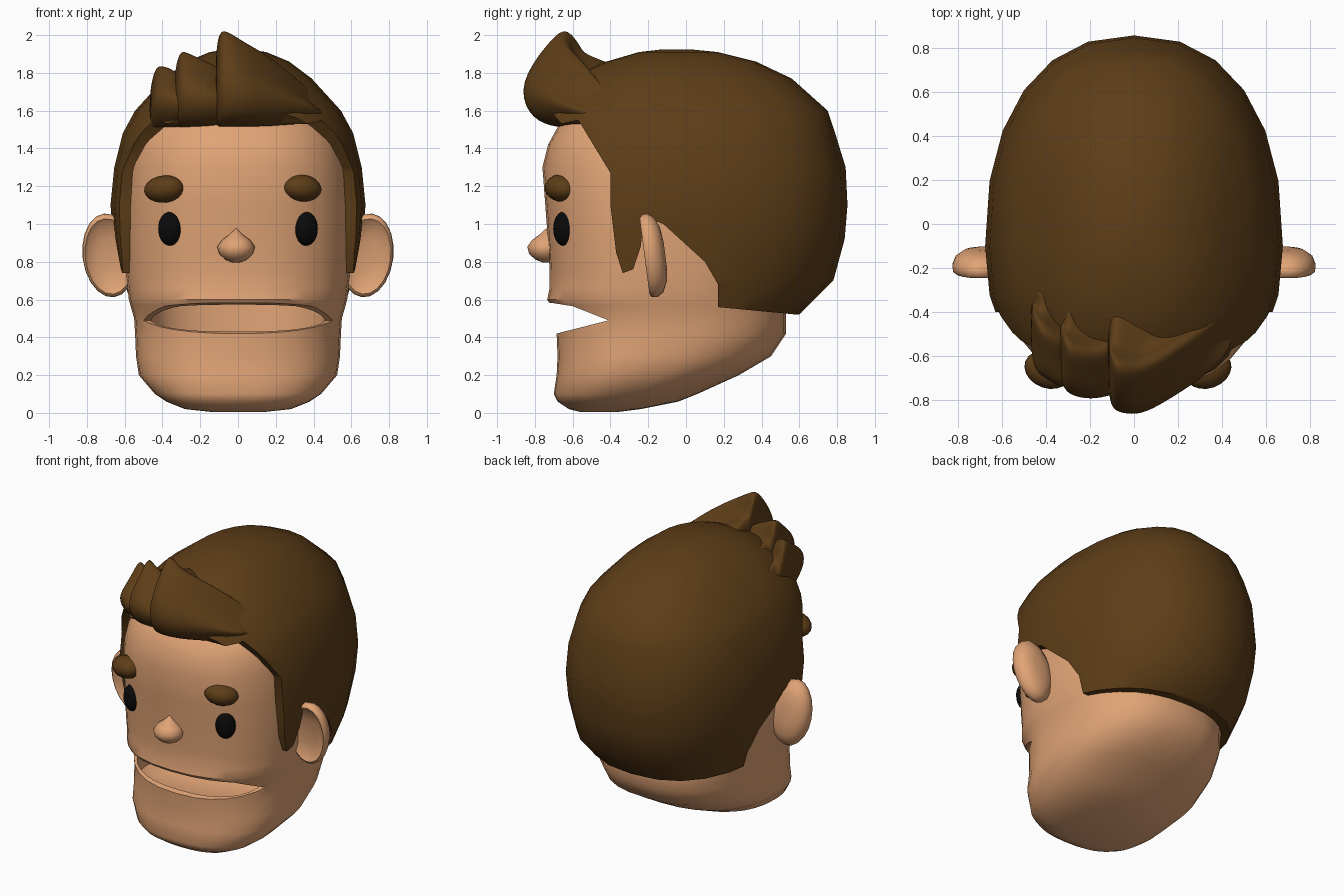
import bpy, bmesh, math
from math import sin, cos, pi
from mathutils import Matrix

if "Cube" in bpy.data.objects:
    bpy.data.objects.remove(bpy.data.objects["Cube"])


def material(name, rgb):
    m = bpy.data.materials.new(name)
    m.diffuse_color = (*rgb, 1)
    m.use_nodes = True
    m.node_tree.nodes["Principled BSDF"].inputs["Base Color"].default_value = m.diffuse_color
    return m


SKIN = material("skin", (0.75, 0.37, 0.18))
HAIR = material("hair", (0.11, 0.047, 0.009))
BLACK = material("black", (0.003, 0.003, 0.003))


def skin_rings(name, rings, mat):
    """Join equal-length point loops into a closed solid."""
    bm = bmesh.new()
    loops = [[bm.verts.new(p) for p in r] for r in rings]
    n = len(loops[0])
    for a, b in zip(loops, loops[1:]):
        for i in range(n):
            j = (i + 1) % n
            bm.faces.new((a[i], a[j], b[j], b[i]))
    bm.faces.new(loops[0][::-1])
    bm.faces.new(loops[-1])
    bmesh.ops.recalc_face_normals(bm, faces=bm.faces)
    me = bpy.data.meshes.new(name)
    bm.to_mesh(me)
    bm.free()
    ob = bpy.data.objects.new(name, me)
    bpy.context.collection.objects.link(ob)
    if mat:
        me.materials.append(mat)
    return ob


def stack(name, table, mat, n=32, power=2.37, centre=0.45):
    """Loft of superellipse slices; each row is z, half width, front y, back y."""
    def bend(v):
        return math.copysign(abs(v) ** (2 / power), v)
    rings = []
    for z, w, yf, yb in table:
        yc = yf + centre * (yb - yf)
        ring = []
        for i in range(n):
            c, s = bend(cos(2 * pi * i / n)), bend(sin(2 * pi * i / n))
            ring.append((w * c, yc + s * ((yb - yc) if s > 0 else (yc - yf)), z))
        rings.append(ring)
    return skin_rings(name, rings, mat)


def side_prism(name, pts):
    """Side outline (y, z) pulled right across the head."""
    return skin_rings(name, [[(x, y, z) for y, z in pts] for x in (-1, 1)], None)


def activate(ob):
    bpy.ops.object.select_all(action='DESELECT')
    ob.select_set(True)
    bpy.context.view_layer.objects.active = ob


def cut(ob, tool, op):
    m = ob.modifiers.new("cut", 'BOOLEAN')
    m.operation, m.object, m.solver = op, tool, 'EXACT'
    activate(ob)
    bpy.ops.object.modifier_apply(modifier=m.name)
    bpy.data.objects.remove(tool)


def smooth(ob, deg=40):
    activate(ob)
    bpy.ops.object.shade_smooth_by_angle(angle=math.radians(deg))


def ellipsoid(name, loc, size, mat, tilt=0, turn=0):
    bpy.ops.mesh.primitive_uv_sphere_add(segments=20, ring_count=12, location=loc,
                                         rotation=(0, tilt, turn))
    ob = bpy.context.object
    ob.name, ob.scale = name, size
    ob.data.materials.append(mat)
    smooth(ob, 60)


# Head with jaw
head = stack("head", [
    (0.005, .14, -.56, -.36), (.02, .28, -.62, -.24), (.06, .38, -.68, -.04),
    (.1, .44, -.70, .06), (.2, .525, -.685, .28), (.3, .54, -.68, .45),
    (.42, .545, -.685, .53), (.5, .55, -.69, .53), (.57, .57, -.715, .53),
    (.6, .578, -.735, .53), (.66, .585, -.722, .53), (.75, .595, -.722, .53),
    (.9, .60, -.73, .53), (1.1, .60, -.745, .53), (1.3, .585, -.76, .53),
    (1.42, .56, -.73, .5), (1.53, .51, -.67, .4), (1.65, .3, -.5, .3)], SKIN)

# Open mouth: wedge between the lips, then the hollow behind them
cut(head, side_prism("mouth_wedge", [(-.41, .49), (-.6, .565), (-.71, .582),
                                     (-.95, .59), (-.95, .40), (-.685, .42)]), 'DIFFERENCE')
cut(head, stack("mouth_hollow", [(.3, .38, -.57, -.1), (.36, .46, -.645, 0),
                                 (.65, .47, -.655, 0), (.72, .38, -.57, -.1)], None), 'DIFFERENCE')
smooth(head)

# Hair cap, trimmed to the side hairline with sideburns
hair = stack("hair_cap", [
    (.5, .585, -.7, .57), (.53, .595, -.72, .61), (.7, .625, -.8, .78),
    (.92, .66, -.82, .84), (1.1, .675, -.82, .855), (1.3, .655, -.82, .845),
    (1.48, .61, -.8, .79), (1.6, .545, -.75, .75), (1.77, .39, -.63, .56),
    (1.86, .27, -.42, .37), (1.91, .15, -.25, .17), (1.925, .05, -.12, .02)],
    HAIR, n=24, power=2.3, centre=.43)
cut(hair, side_prism("hairline", [
    (-.66, 1.53), (-.57, 1.55), (-.4, 1.27), (-.4, 1.1), (-.37, .85), (-.335, .74),
    (-.28, .76), (-.24, .88), (-.22, 1.04), (-.12, 1.0), (.1, .8), (.17, .68), (.17, .56),
    (.59, .52), (1, .52), (1, 2.1), (-.8, 2.1), (-.72, 1.6)]), 'INTERSECT')
smooth(hair)


# Swept-up tufts: side profiles lofted across x (x, top z, front y), then softened
def tuft(name, stations):
    rings = []
    for x, t, f in stations:
        prof = [(-.4, 1.57), (-.56, 1.51), (max(f + .12, -.72), 1.51), (f + .02, 1.58),
                (f - .02, 1.6 + .38 * (t - 1.6)), (f + .12, t - .07), (f + .21, t + .02),
                (f + .26, t - .05), (f + .3, t - .14), (-.25, min(1.82, t - .1))]
        rings.append([(x, y, z) for y, z in prof])
    ob = skin_rings(name, rings, HAIR)
    ob.modifiers.new("soften", 'SUBSURF').levels = 2
    ob.modifiers[0].render_levels = 2
    activate(ob)
    bpy.ops.object.modifier_apply(modifier="soften")
    smooth(ob, 60)


tuft("tuft_left", [(-.47, 1.7, -.6), (-.44, 1.84, -.68), (-.40, 1.845, -.7),
                   (-.33, 1.82, -.75), (-.24, 1.72, -.73)])
tuft("tuft_middle", [(-.34, 1.8, -.7), (-.31, 1.92, -.76), (-.28, 1.92, -.78),
                     (-.2, 1.88, -.8), (-.1, 1.84, -.78), (0, 1.74, -.74)])
tuft("tuft_right", [(-.12, 1.9, -.76), (-.10, 2.03, -.84), (-.06, 2.03, -.86), (.03, 1.97, -.87),
                    (.14, 1.91, -.81), (.25, 1.83, -.74), (.36, 1.73, -.66), (.46, 1.64, -.56)])

# Dished ears
for side, label in ((-1, "left"), (1, "right")):
    rings = []
    for s, y in ((.3, .06), (.65, .05), (.9, .025), (1, -.01), (.98, -.04), (.9, -.05),
                 (.78, -.032), (.4, -.015)):
        rings.append([(side * .14 * s * cos(2 * pi * i / 20), y,
                       .225 * s * sin(2 * pi * i / 20)) for i in range(20)])
    ear = skin_rings("ear_" + label, rings, SKIN)
    ear.data.transform(Matrix.Translation((side * .683, -.17, .835)) @ Matrix.Rotation(.13, 4, 'X')
                       @ Matrix.Rotation(side * .12, 4, 'Y'))
    smooth(ear, 60)

# Nose: teardrop
nose = stack("nose", [(.797, .02, -.76, -.72), (.81, .055, -.795, -.69), (.84, .088, -.83, -.66),
                      (.88, .1, -.84, -.645), (.915, .075, -.815, -.67), (.945, .035, -.775, -.7),
                      (.975, .004, -.742, -.732)], SKIN, n=16, power=2, centre=.5)
nose.data.transform(Matrix.Translation((-.01, 0, 0)))
smooth(nose, 60)

# Eyes and brows
for side, label, bx, bz in ((-1, "left", -.39, 1.185), (1, "right", .335, 1.19)):
    ellipsoid("eye_" + label, (side * .36, -.65, .975), (.065, .05, .09), BLACK, turn=side * .45)
    ellipsoid("brow_" + label, (bx, -.66, bz), (.11, .085, .072), HAIR,
              tilt=side * .1, turn=side * .35)
